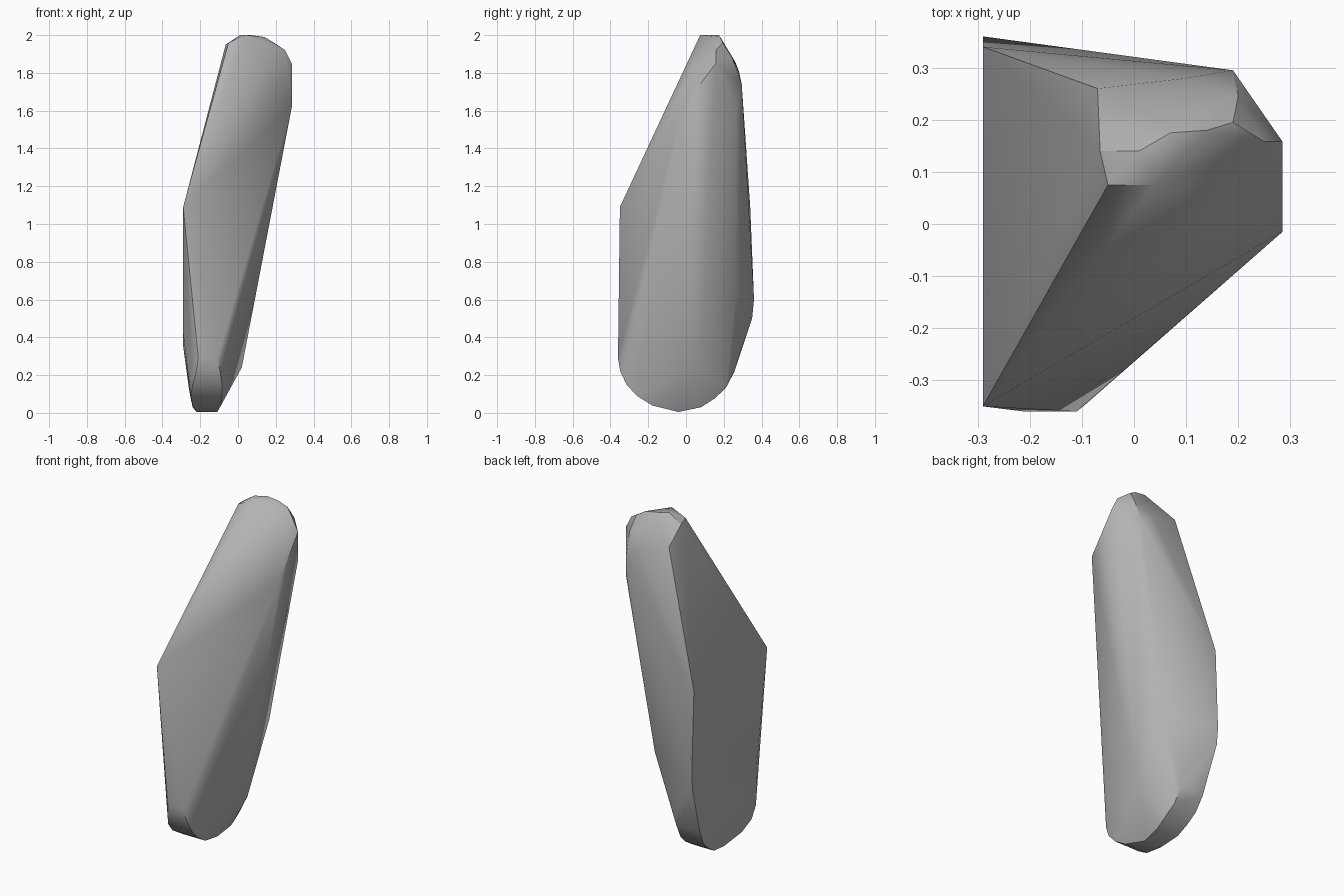
import bpy, bmesh, math

cube = bpy.data.objects.get("Cube")
if cube:
    bpy.data.objects.remove(cube, do_unlink=True)

stone_grey = bpy.data.materials.new("stone_grey")
stone_grey.use_nodes = True
colour = (0.45, 0.45, 0.45, 1)
stone_grey.diffuse_color = colour
stone_grey.node_tree.nodes["Principled BSDF"].inputs["Base Color"].default_value = colour

# Rounded base rim: (y, z, left x, right x)
rim = [(-0.36, 0.29, -0.21, -0.11), (-0.348, 0.22, -0.22, -0.095),
       (-0.315, 0.15, -0.24, -0.085), (-0.26, 0.09, -0.25, -0.085),
       (-0.18, 0.04, -0.24, -0.09), (-0.04, 0.005, -0.22, -0.11),
       (0.08, 0.03, -0.24, -0.1), (0.15, 0.075, -0.25, -0.1),
       (0.21, 0.13, -0.26, -0.11), (0.255, 0.215, -0.27, -0.115),
       (0.275, 0.29, -0.27, -0.12)]
points = [(x, y, z) for y, z, a, b in rim for x in (a, b)]

# Flat side facet
points += [(-0.29, y, z) for y, z in ((-0.35, 1.09), (0.34, 1.09), (0.36, 0.6), (0.35, 0.5),
                                      (0.29, 0.38), (0.1, 0.35), (-0.1, 0.35), (-0.25, 0.42))]
# Opposite ridge and shoulder
points += [(0.02, 0.06, 0.24), (0.02, 0.265, 0.62), (0.285, -0.015, 1.62),
           (0.285, 0.158, 1.85), (0.21, 0.265, 1.62), (0.19, 0.295, 1.74)]
# Blunt tip
points += [(-0.05, 0.075, 1.96), (0.04, 0.075, 2), (-0.065, 0.14, 1.95), (-0.07, 0.26, 1.86),
           (0.01, 0.14, 2), (0.07, 0.175, 2), (0.14, 0.18, 1.99), (0.19, 0.195, 1.96),
           (0.25, 0.158, 1.92), (0.2, 0.245, 1.88), (0.1, 0.28, 1.81)]

# Faceted stone skin stretched over the corners
bm = bmesh.new()
for p in points:
    bm.verts.new(p)
bmesh.ops.convex_hull(bm, input=bm.verts[:])
bmesh.ops.delete(bm, geom=[v for v in bm.verts if not v.link_faces], context="VERTS")
bmesh.ops.dissolve_limit(bm, angle_limit=math.radians(1), verts=bm.verts[:], edges=bm.edges[:])
bmesh.ops.recalc_face_normals(bm, faces=bm.faces[:])
mesh = bpy.data.meshes.new("standing_stone")
bm.to_mesh(mesh)
bm.free()
mesh.materials.append(stone_grey)
stone = bpy.data.objects.new("standing_stone", mesh)
bpy.context.collection.objects.link(stone)

# Soft shading with crisp main ridges
bpy.ops.object.select_all(action="DESELECT")
stone.select_set(True)
bpy.context.view_layer.objects.active = stone
bpy.ops.object.shade_smooth_by_angle(angle=math.radians(30))
